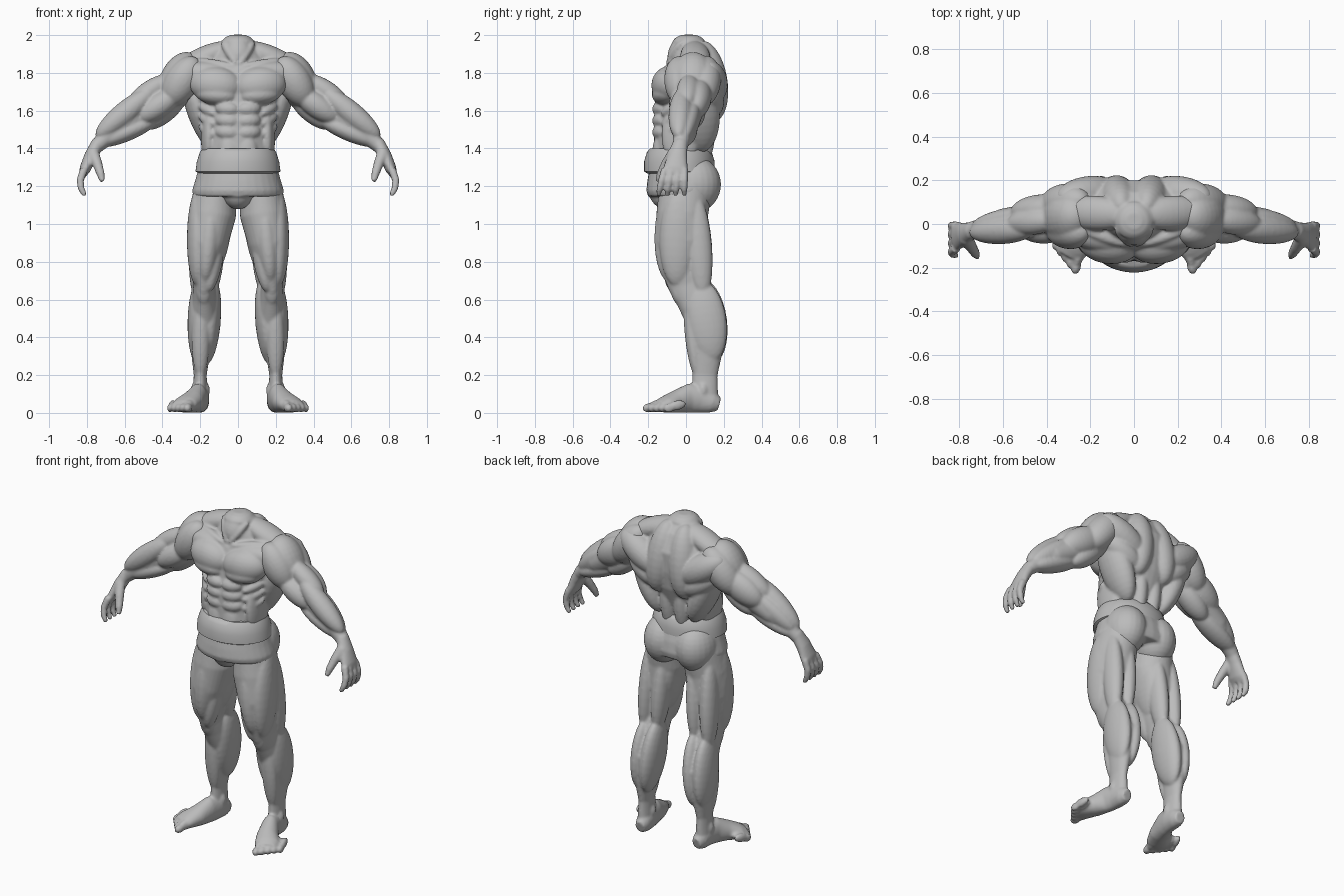
import bpy
import bmesh
from math import cos, sin, tau, radians
from mathutils import Matrix, Vector

default_cube = bpy.data.objects.get("Cube")
if default_cube:
    bpy.data.objects.remove(default_cube, do_unlink=True)

clay = bpy.data.materials.new("clay grey")
clay.use_nodes = True
clay.diffuse_color = (0.5, 0.5, 0.5, 1)
clay.node_tree.nodes["Principled BSDF"].inputs["Base Color"].default_value = clay.diffuse_color


def frame(direction):
    """Rotation whose z axis follows direction and whose y axis stays near depth."""
    along = direction.normalized()
    guide = Vector((0, 0, 1)) if abs(along.y) > 0.6 else Vector((0, 1, 0))
    deep = (guide - along * guide.dot(along)).normalized()
    return Matrix((deep.cross(along), deep, along)).transposed()


def muscle(part, start, end, width, depth):
    """Ellipsoid stretched between two points."""
    start, end = Vector(start), Vector(end)
    axis = end - start
    shape = Matrix.Diagonal((width, depth, axis.length / 2, 1))
    place = Matrix.Translation((start + end) / 2) @ frame(axis).to_4x4() @ shape
    bmesh.ops.create_uvsphere(part, u_segments=24, v_segments=16, radius=1, matrix=place)


def ring(x, y, z, wide, deep):
    return Vector((x, y, z)), wide, deep


def loft(part, rings, sides=32):
    """Closed tube through elliptical rings."""
    loops = []
    for i, (centre, wide, deep) in enumerate(rings):
        before, after = rings[max(i - 1, 0)][0], rings[min(i + 1, len(rings) - 1)][0]
        turn = frame(after - before)
        angles = [tau * k / sides for k in range(sides)]
        loops.append([part.verts.new(centre + turn @ Vector((wide * cos(a), deep * sin(a), 0)))
                      for a in angles])
    for low, high in zip(loops, loops[1:]):
        for k in range(sides):
            n = (k + 1) % sides
            part.faces.new((low[k], low[n], high[n], high[k]))
    part.faces.new(loops[0][::-1])
    part.faces.new(loops[-1])


def finish(part, name, sculpted=True):
    """Turn a part into an object; sculpted parts are mirrored and fused."""
    bmesh.ops.recalc_face_normals(part, faces=part.faces)
    mesh = bpy.data.meshes.new(name)
    part.to_mesh(mesh)
    part.free()
    mesh.materials.append(clay)
    obj = bpy.data.objects.new(name, mesh)
    bpy.context.collection.objects.link(obj)
    if sculpted:
        mirror = obj.modifiers.new("both sides", 'MIRROR')
        mirror.use_mirror_merge = False
        fuse = obj.modifiers.new("fuse", 'REMESH')
        fuse.mode = 'VOXEL'
        fuse.voxel_size = 0.008
        fuse.use_smooth_shade = True
        soften = obj.modifiers.new("soften", 'SMOOTH')
        soften.factor = 0.5
        soften.iterations = 4
    else:
        bpy.ops.object.select_all(action='DESELECT')
        obj.select_set(True)
        bpy.context.view_layer.objects.active = obj
        bpy.ops.object.shade_smooth_by_angle(angle=radians(50))


# Torso core and rounded neck stump
torso = bmesh.new()
loft(torso, [
    ring(x=0, y=-.02, z=1.2, wide=.19, deep=.15),
    ring(x=0, y=-.03, z=1.4, wide=.18, deep=.14),
    ring(x=0, y=-.015, z=1.5, wide=.18, deep=.155),
    ring(x=0, y=.015, z=1.62, wide=.215, deep=.17),
    ring(x=0, y=.03, z=1.72, wide=.245, deep=.17),
    ring(x=0, y=.045, z=1.82, wide=.225, deep=.155),
    ring(x=0, y=.035, z=1.89, wide=.15, deep=.115),
    ring(x=0, y=.015, z=1.935, wide=.095, deep=.09),
    ring(x=0, y=.015, z=1.97, wide=.087, deep=.086),
    ring(x=0, y=.015, z=1.99, wide=.066, deep=.066),
    ring(x=0, y=.015, z=2.002, wide=.035, deep=.035)])
muscle(torso, start=(0, -.085, 1.86), end=(0, -.02, 1.99), width=.06, depth=.035)
muscle(torso, start=(.005, -.1, 1.84), end=(.085, -.02, 1.965), width=.022, depth=.025)
# Collar bones, chest
muscle(torso, start=(.01, -.1, 1.83), end=(.23, -.03, 1.87), width=.02, depth=.025)
muscle(torso, start=(-.02, -.11, 1.72), end=(.255, -.075, 1.75), width=.1, depth=.09)
muscle(torso, start=(.01, -.09, 1.78), end=(.32, -.03, 1.81), width=.065, depth=.065)
muscle(torso, start=(.005, -.125, 1.675), end=(.225, -.095, 1.695), width=.055, depth=.07)
# Neck slope and back
muscle(torso, start=(.02, .04, 1.95), end=(.34, .06, 1.81), width=.06, depth=.08)
muscle(torso, start=(.055, .08, 1.97), end=(.095, .15, 1.54), width=.09, depth=.105)
muscle(torso, start=(.06, .15, 1.66), end=(.35, .12, 1.84), width=.085, depth=.085)
muscle(torso, start=(.08, .14, 1.58), end=(.3, .1, 1.73), width=.07, depth=.08)
muscle(torso, start=(.27, .06, 1.79), end=(.11, .08, 1.38), width=.075, depth=.11)
muscle(torso, start=(.05, .11, 1.65), end=(.045, .07, 1.28), width=.05, depth=.065)
# Flanks and ribs
muscle(torso, start=(.15, -.03, 1.64), end=(.158, -.03, 1.3), width=.042, depth=.1)
for step in range(3):
    rib = 1.63 - .055 * step
    muscle(torso, start=(.205, -.03, rib), end=(.12, -.13, rib - .05), width=.026, depth=.026)
# Stomach blocks
for row in range(3):
    level = 1.605 - .062 * row
    muscle(torso, start=(-.005, -.15, level), end=(.12, -.125, level + .01), width=.04, depth=.04)
muscle(torso, start=(.05, -.138, 1.48), end=(.04, -.14, 1.26), width=.06, depth=.04)
finish(torso, "torso")

# Arm core
arms = bmesh.new()
loft(arms, [
    ring(x=.27, y=.05, z=1.78, wide=.08, deep=.09),
    ring(x=.39, y=.03, z=1.66, wide=.08, deep=.085),
    ring(x=.5, y=.02, z=1.595, wide=.075, deep=.07),
    ring(x=.6, y=0, z=1.535, wide=.07, deep=.07),
    ring(x=.68, y=-.02, z=1.475, wide=.05, deep=.05),
    ring(x=.75, y=-.03, z=1.41, wide=.037, deep=.04)])
# Shoulder caps: front, side, rear
muscle(arms, start=(.22, -.04, 1.88), end=(.375, -.02, 1.63), width=.09, depth=.085)
muscle(arms, start=(.245, .04, 1.905), end=(.375, .03, 1.61), width=.105, depth=.12)
muscle(arms, start=(.22, .11, 1.88), end=(.41, .08, 1.63), width=.09, depth=.09)
# Upper arm: front, outer, rear, underside
muscle(arms, start=(.31, -.03, 1.7), end=(.53, -.02, 1.55), width=.065, depth=.065)
muscle(arms, start=(.35, .02, 1.78), end=(.58, 0, 1.63), width=.055, depth=.06)
muscle(arms, start=(.31, .08, 1.74), end=(.56, .05, 1.59), width=.085, depth=.07)
muscle(arms, start=(.28, .04, 1.69), end=(.5, .03, 1.51), width=.062, depth=.07)
# Forearm: upper, lower, rear
muscle(arms, start=(.45, -.02, 1.71), end=(.75, -.04, 1.46), width=.062, depth=.062)
muscle(arms, start=(.42, .01, 1.56), end=(.75, -.02, 1.42), width=.05, depth=.065)
muscle(arms, start=(.48, .05, 1.65), end=(.74, -.01, 1.45), width=.055, depth=.045)
# Palm, fingers, thumb
loft(arms, [
    ring(x=.74, y=-.03, z=1.43, wide=.036, deep=.039),
    ring(x=.78, y=-.045, z=1.36, wide=.034, deep=.052),
    ring(x=.81, y=-.055, z=1.29, wide=.03, deep=.066),
    ring(x=.822, y=-.06, z=1.262, wide=.02, deep=.06)])
for finger in range(4):
    side = -.112 + .035 * finger
    loft(arms, [
        ring(x=.815, y=side, z=1.29, wide=.022, deep=.02),
        ring(x=.836, y=side * 1.15, z=1.23, wide=.02, deep=.019),
        ring(x=.83, y=side * 1.25, z=1.185, wide=.018, deep=.017),
        ring(x=.81, y=side * 1.3, z=1.15, wide=.012, deep=.012)], sides=12)
loft(arms, [
    ring(x=.77, y=-.065, z=1.38, wide=.034, deep=.03),
    ring(x=.745, y=-.105, z=1.32, wide=.027, deep=.026),
    ring(x=.727, y=-.135, z=1.265, wide=.022, deep=.021),
    ring(x=.718, y=-.15, z=1.225, wide=.014, deep=.014)], sides=12)
finish(arms, "arms")

# Leg core
legs = bmesh.new()
loft(legs, [
    ring(x=.12, y=0, z=1.2, wide=.11, deep=.14),
    ring(x=.135, y=-.02, z=1.05, wide=.125, deep=.137),
    ring(x=.16, y=-.022, z=.9, wide=.108, deep=.138),
    ring(x=.17, y=-.02, z=.78, wide=.078, deep=.115),
    ring(x=.18, y=.01, z=.68, wide=.056, deep=.105),
    ring(x=.178, y=.045, z=.61, wide=.064, deep=.1),
    ring(x=.176, y=.11, z=.47, wide=.085, deep=.1),
    ring(x=.198, y=.11, z=.33, wide=.052, deep=.085),
    ring(x=.2, y=.1, z=.2, wide=.034, deep=.067),
    ring(x=.2, y=.1, z=.06, wide=.042, deep=.07)])
# Thigh: outer, front, inner knee, inner, rear pair
muscle(legs, start=(.21, -.03, 1.19), end=(.215, -.05, .67), width=.058, depth=.1)
muscle(legs, start=(.13, -.08, 1.17), end=(.175, -.085, .69), width=.062, depth=.085)
muscle(legs, start=(.1, -.06, .99), end=(.155, -.07, .64), width=.048, depth=.06)
muscle(legs, start=(.06, 0, 1.17), end=(.125, 0, .74), width=.055, depth=.1)
muscle(legs, start=(.1, .045, 1.17), end=(.135, .09, .62), width=.05, depth=.07)
muscle(legs, start=(.2, .045, 1.17), end=(.22, .09, .6), width=.05, depth=.07)
# Kneecap, calf pair, shin
muscle(legs, start=(.18, -.065, .73), end=(.18, -.03, .57), width=.042, depth=.036)
muscle(legs, start=(.128, .08, .71), end=(.165, .14, .26), width=.055, depth=.108)
muscle(legs, start=(.21, .08, .7), end=(.22, .14, .27), width=.052, depth=.105)
muscle(legs, start=(.195, .01, .62), end=(.2, .06, .18), width=.048, depth=.04)
# Ankle bones
for ankle in (.168, .232):
    muscle(legs, start=(ankle, .09, .16), end=(ankle, .09, .08), width=.018, depth=.025)
# Foot and toes
loft(legs, [
    ring(x=.195, y=.176, z=.045, wide=.03, deep=.036),
    ring(x=.197, y=.14, z=.055, wide=.044, deep=.056),
    ring(x=.2, y=.08, z=.075, wide=.048, deep=.075),
    ring(x=.212, y=.02, z=.078, wide=.05, deep=.078),
    ring(x=.24, y=-.05, z=.06, wide=.062, deep=.06),
    ring(x=.28, y=-.11, z=.044, wide=.073, deep=.044),
    ring(x=.3, y=-.145, z=.034, wide=.06, deep=.03)])
for toe in range(5):
    thick = .024 - .0015 * toe
    muscle(legs, start=(.235 + .025 * toe, -.08 + .02 * toe, .05),
           end=(.268 + .023 * toe, -.2 + .027 * toe, .03), width=thick, depth=thick + .008)
    muscle(legs, start=(.256 + .024 * toe, -.165 + .026 * toe, .028),
           end=(.274 + .023 * toe, -.23 + .028 * toe, .024), width=thick - .002, depth=.024)
finish(legs, "legs")

# Trunks with seat and pouch
trunks = bmesh.new()
loft(trunks, [
    ring(x=0, y=-.025, z=1.3, wide=.208, deep=.17),
    ring(x=0, y=-.02, z=1.24, wide=.224, deep=.185),
    ring(x=0, y=-.018, z=1.18, wide=.242, deep=.192),
    ring(x=0, y=-.018, z=1.145, wide=.238, deep=.182)])
muscle(trunks, start=(.1, .04, 1.36), end=(.112, .045, 1.06), width=.12, depth=.143)
muscle(trunks, start=(0, -.12, 1.26), end=(0, -.08, 1.08), width=.085, depth=.095)
finish(trunks, "trunks")

# Waist belt
belt = bmesh.new()
loft(belt, [
    ring(x=0, y=-.035, z=1.268, wide=.205, deep=.17),
    ring(x=0, y=-.035, z=1.278, wide=.225, deep=.187),
    ring(x=0, y=-.035, z=1.33, wide=.218, deep=.187),
    ring(x=0, y=-.035, z=1.38, wide=.202, deep=.172),
    ring(x=0, y=-.035, z=1.4, wide=.188, deep=.155)], sides=64)
finish(belt, "belt", sculpted=False)
